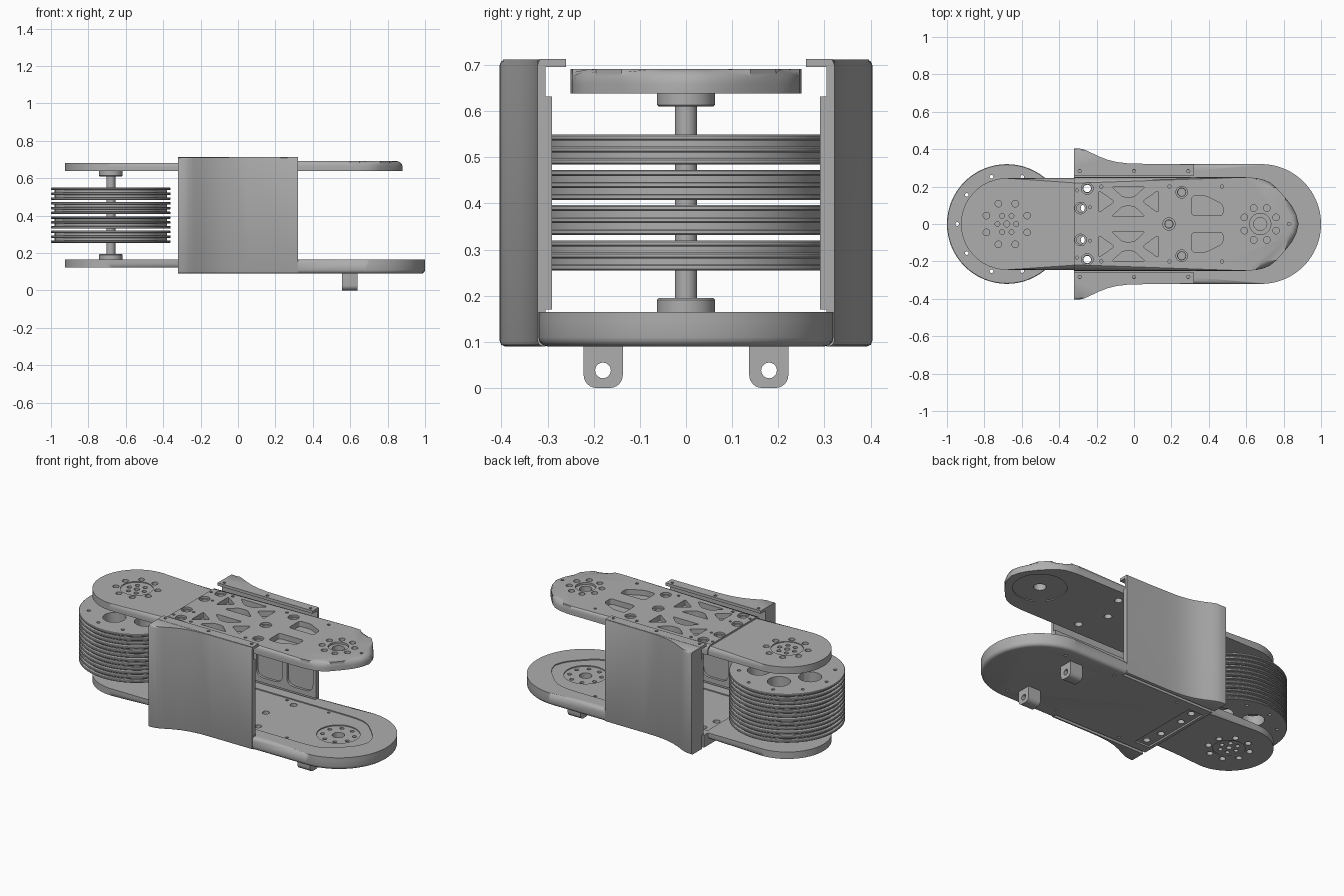
import bpy, bmesh
from math import sin, cos, pi, radians
from mathutils import Vector

if "Cube" in bpy.data.objects:
    bpy.data.objects.remove(bpy.data.objects["Cube"])

grey = bpy.data.materials.new("machined grey")
grey.use_nodes = True
grey.diffuse_color = (0.42, 0.42, 0.42, 1)
grey.node_tree.nodes["Principled BSDF"].inputs["Base Color"].default_value = (0.42, 0.42, 0.42, 1)
parts = []
ORDER = {"z": lambda a, b, c: (a, b, c), "x": lambda a, b, c: (c, a, b), "y": lambda a, b, c: (a, c, b)}


# Outline helpers
def arc(cx, cy, r, a0, a1, n=24):
    return [(cx + r * cos(radians(a0 + (a1 - a0) * i / n)),
             cy + r * sin(radians(a0 + (a1 - a0) * i / n))) for i in range(n + 1)]


def circle(cx, cy, r, n=20):
    return arc(cx, cy, r, 0, 360, n)[:-1]


def rounded(points, r):
    out = []
    for i, p in enumerate(points):
        p, a, b = Vector(p), Vector(points[i - 1]), Vector(points[(i + 1) % len(points)])
        s, e = p + (a - p).normalized() * r, p + (b - p).normalized() * r
        out += [tuple(s.lerp(p, t).lerp(p.lerp(e, t), t)) for t in (0, .25, .5, .75, 1)]
    return out


def box(x0, x1, y0, y1):
    return [(x0, y0), (x1, y0), (x1, y1), (x0, y1)]


def mirror_y(points):
    return [(x, -y) for x, y in reversed(points)]


def ring(cx, r, hole, count, start):
    return [circle(cx + r * cos(radians(start) + 2 * pi * k / count),
                   r * sin(radians(start) + 2 * pi * k / count), hole, 14) for k in range(count)]


# Solid helpers
def finish(bm, name):
    bmesh.ops.recalc_face_normals(bm, faces=bm.faces)
    mesh = bpy.data.meshes.new(name)
    bm.to_mesh(mesh)
    bm.free()
    mesh.materials.append(grey)
    obj = bpy.data.objects.new(name, mesh)
    bpy.context.collection.objects.link(obj)
    parts.append(obj)
    return obj


def extrude(bm, points, lo, hi, axis="z"):
    place = ORDER[axis]
    low = [bm.verts.new(place(a, b, lo)) for a, b in points]
    high = [bm.verts.new(place(a, b, hi)) for a, b in points]
    bm.faces.new(low[::-1])
    bm.faces.new(high)
    for i in range(len(points)):
        j = (i + 1) % len(points)
        bm.faces.new((low[i], low[j], high[j], high[i]))


def prism(name, points, lo, hi, axis="z", top=0, bottom=0, segments=4, keep=lambda m: False):
    bm = bmesh.new()
    extrude(bm, points, lo, hi, axis)
    for level, width in ((hi, top), (lo, bottom)):
        if width:
            edges = [e for e in bm.edges if all(abs(v.co.z - level) < 1e-5 for v in e.verts)
                     and not keep((e.verts[0].co + e.verts[1].co) / 2)]
            bmesh.ops.bevel(bm, geom=edges, offset=width, segments=segments, profile=0.5,
                            affect='EDGES', clamp_overlap=True)
    return finish(bm, name)


def lathe(name, profile, x, steps=64):
    bm = bmesh.new()
    verts = [bm.verts.new((x + r, 0, z)) for r, z in profile]
    edges = [bm.edges.new(pair) for pair in zip(verts, verts[1:])]
    bmesh.ops.spin(bm, geom=verts + edges, cent=(x, 0, 0), axis=(0, 0, 1),
                   angle=2 * pi, steps=steps, use_duplicate=False)
    bmesh.ops.remove_doubles(bm, verts=bm.verts, dist=1e-5)
    return finish(bm, name)


def bake(obj):
    graph = bpy.context.evaluated_depsgraph_get()
    mesh = bpy.data.meshes.new_from_object(obj.evaluated_get(graph))
    obj.modifiers.clear()
    obj.data = mesh


def cut(obj, outlines, lo, hi, axis="z"):
    bm = bmesh.new()
    for outline in outlines:
        extrude(bm, outline, lo, hi, axis)
    cutter = finish(bm, "cutter")
    parts.remove(cutter)
    cutter.hide_render = True
    mod = obj.modifiers.new("cut", 'BOOLEAN')
    mod.operation, mod.solver, mod.object = 'DIFFERENCE', 'EXACT', cutter
    bake(obj)
    bpy.data.objects.remove(cutter)


def mirrored(obj):
    mod = obj.modifiers.new("mirror", 'MIRROR')
    mod.use_axis = (False, True, False)
    mod.use_mirror_merge = False
    bake(obj)


def pairs(outlines):
    return outlines + [mirror_y(o) for o in outlines]


PX, SEAM = -0.68, -0.32


def at_seam(m):
    return abs(m.x - SEAM) < 1e-4


# Upper arm plate: round drive end and tapered output end
stadium = [(SEAM, 0.245)] + arc(PX, 0, 0.245, 90, 270, 40) + [(SEAM, -0.245)]
half = [(0.60, 0.25), (0.65, 0.246), (0.69, 0.238), (0.727, 0.222), (0.76, 0.195),
        (0.81, 0.14), (0.845, 0.095), (0.868, 0.05)]
nose = [(SEAM, 0.25)] + half + [(0.88, 0)] + mirror_y(half) + [(SEAM, -0.25)]
upper_drive = prism("upper_plate_drive_end", stadium[::-1], 0.638, 0.682, top=0.025, keep=at_seam)
upper = prism("upper_plate", nose[::-1], 0.638, 0.692, top=0.032, keep=at_seam)

# Bolt circle around the drive axis
inner_bolts = ring(PX, 0.05, 0.013, 6, 0) + [circle(PX, 0, 0.016)]
cut(upper_drive, [circle(PX, 0, 0.09, 40)], 0.677, 0.8)
cut(upper_drive, inner_bolts + ring(PX, 0.118, 0.018, 8, 22.5), 0.66, 0.8)

# Weight-saving pockets, bolt holes and output hub of the upper plate
truss = [[(-0.19, 0.18), (-0.19, 0.06), (-0.105, 0.12)],
         [(0.13, 0.18), (0.13, 0.06), (0.045, 0.12)],
         [(-0.12, 0.2), (0.06, 0.2), (0, 0.145), (-0.06, 0.145)],
         [(-0.12, 0.04), (0.06, 0.04), (0, 0.095), (-0.06, 0.095)]]
window = [(0.31, 0.15), (0.385, 0.15), (0.475, 0.105), (0.475, 0.045), (0.31, 0.045)]
pockets = [rounded(t, 0.016) for t in truss] + [rounded(window, 0.018)]
small = [circle(x, 0.2, 0.009, 10) for x in (-0.175, 0.19, 0.47)]
small += [circle(-0.305, 0.18, 0.008, 10), circle(-0.235, 0.09, 0.008, 10)]
deep = [circle(-0.25, 0.19, 0.022), circle(-0.285, 0.085, 0.022), circle(0.255, 0.17, 0.022)]
sinks = [circle(-0.25, 0.19, 0.031), circle(-0.285, 0.085, 0.031), circle(0.255, 0.17, 0.031)]
cut(upper, pairs(pockets + small), 0.66, 0.8)
cut(upper, pairs(sinks) + [circle(0.187, 0, 0.033), circle(0.675, 0, 0.057, 32)], 0.68, 0.8)
cut(upper, ring(0.675, 0.092, 0.018, 8, 22.5) + [circle(0.83, 0, 0.009, 10)], 0.665, 0.8)
cut(upper, [circle(0.675, 0, 0.15, 40)], 0.6, 0.643)
cut(upper, pairs(deep) + [circle(0.187, 0, 0.022), circle(0.675, 0, 0.035)], 0.6, 0.8)

# Lower arm plate: thin drive end and thick wide output end
lower_drive = prism("lower_plate_drive_end", stadium[::-1], 0.123, 0.165, bottom=0.025, keep=at_seam)
cut(lower_drive, [circle(PX, 0, 0.09, 40)], 0.1, 0.128)
cut(lower_drive, inner_bolts + ring(PX, 0.118, 0.018, 8, 22.5), 0.1, 0.145)
wide = [(SEAM, -0.285), (0.32, -0.285), (0.32, -0.32)] + arc(0.68, 0, 0.32, -90, 90, 48)
wide += [(0.32, 0.32), (0.32, 0.285), (SEAM, 0.285)]
lower = prism("lower_plate", wide, 0.09, 0.165, top=0.02, bottom=0.02, segments=3,
              keep=lambda m: m.x < 0.33)
recess = [(x * 1.0, y * 0.88) for x, y in nose]
recess = [p for p in recess if p[0] > 0] + [(SEAM + 0.02, -0.22), (SEAM + 0.02, 0.22)]
cut(lower, [recess[::-1]], 0.159, 0.3)
cut(lower, [circle(0.675, 0, 0.12, 40)], 0.153, 0.3)
cut(lower, ring(0.675, 0.09, 0.012, 8, 22.5) + [circle(0.675, 0, 0.035)]
    + pairs([circle(0.255, 0.17, 0.02)] + small[:3]) + [circle(0.187, 0, 0.02)], 0.12, 0.3)
cut(lower, [box(-0.3, -0.2, -0.23, 0.23)], 0.0, 0.1)
cut(lower, pairs([circle(-0.25, 0.19, 0.02), circle(-0.265, 0.085, 0.02)]), 0.0, 0.3)
cut(lower, pairs([circle(x, 0.25, 0.009, 10) for x in (-0.1, 0.35, 0.7)]), 0.0, 0.1)

# Mounting lugs under the lower plate
lug_shape = ([(0.137, 0.1)] + arc(0.165, 0.03, 0.028, 180, 270, 6)
             + arc(0.194, 0.03, 0.028, 270, 360, 6) + [(0.222, 0.1)])
lug = prism("mounting_lugs", [(y, max(z, 0.002) - 0.002) for y, z in lug_shape], 0.555, 0.64, "x")
cut(lug, [circle(0.18, 0.038, 0.017)], 0.5, 0.7, "x")
mirrored(lug)

# Flared side covers with inner panel and top lip
flare = [(SEAM, 0.305), (0.32, 0.305), (0.32, 0.322), (0.05, 0.322), (-0.03, 0.324), (-0.09, 0.331),
         (-0.14, 0.343), (-0.19, 0.362), (-0.235, 0.384), (-0.265, 0.397), (-0.29, 0.403), (SEAM, 0.404)]
cover = prism("side_covers", flare, 0.09, 0.712, top=0.012, bottom=0.012, segments=2,
              keep=lambda m: m.y < 0.306 or abs(m.x) > 0.319)
mirrored(cover)
panel = prism("cover_inner_panels", box(SEAM, 0.32, 0.17, 0.632), 0.29, 0.306, "y")
cut(panel, [rounded(box(x, x + 0.175, 0.2, 0.6), 0.05) for x in (-0.285, -0.08, 0.125)],
    0.2, 0.4, "y")
mirrored(panel)
lip = prism("cover_lips", box(SEAM, 0.32, 0.26, 0.318), 0.696, 0.713)
cut(lip, [circle(x, 0.283, 0.009, 10) for x in (-0.29, 0, 0.29)], 0.6, 0.8)
mirrored(lip)

# Drive shaft with end collars
lathe("drive_shaft", [(0, 0.16), (0.063, 0.16), (0.063, 0.191), (0.059, 0.195), (0.024, 0.195),
                      (0.024, 0.61), (0.059, 0.61), (0.063, 0.614), (0.063, 0.64), (0, 0.64)], PX, 40)

# Stack of grooved pulleys
for level in range(4):
    z = 0.255 + 0.0765 * level
    rim = []
    for tooth in range(3):
        t = z + 0.026 * tooth
        rim += [(0.3, t), (0.317, t), (0.32, t + 0.003), (0.32, t + 0.01), (0.317, t + 0.013), (0.3, t + 0.013)]
    pulley = lathe(f"pulley_{level + 1}", [(0, z)] + rim + [(0, z + 0.065)], PX)
    cut(pulley, ring(PX, 0.155, 0.065, 5, 108) + ring(PX, 0.265, 0.01, 10, 0), z - 0.05, z + 0.12)

# Soft shading with crisp edges
bpy.ops.object.select_all(action='DESELECT')
for obj in parts:
    obj.select_set(True)
bpy.context.view_layer.objects.active = parts[0]
bpy.ops.object.shade_smooth_by_angle(angle=radians(35))
